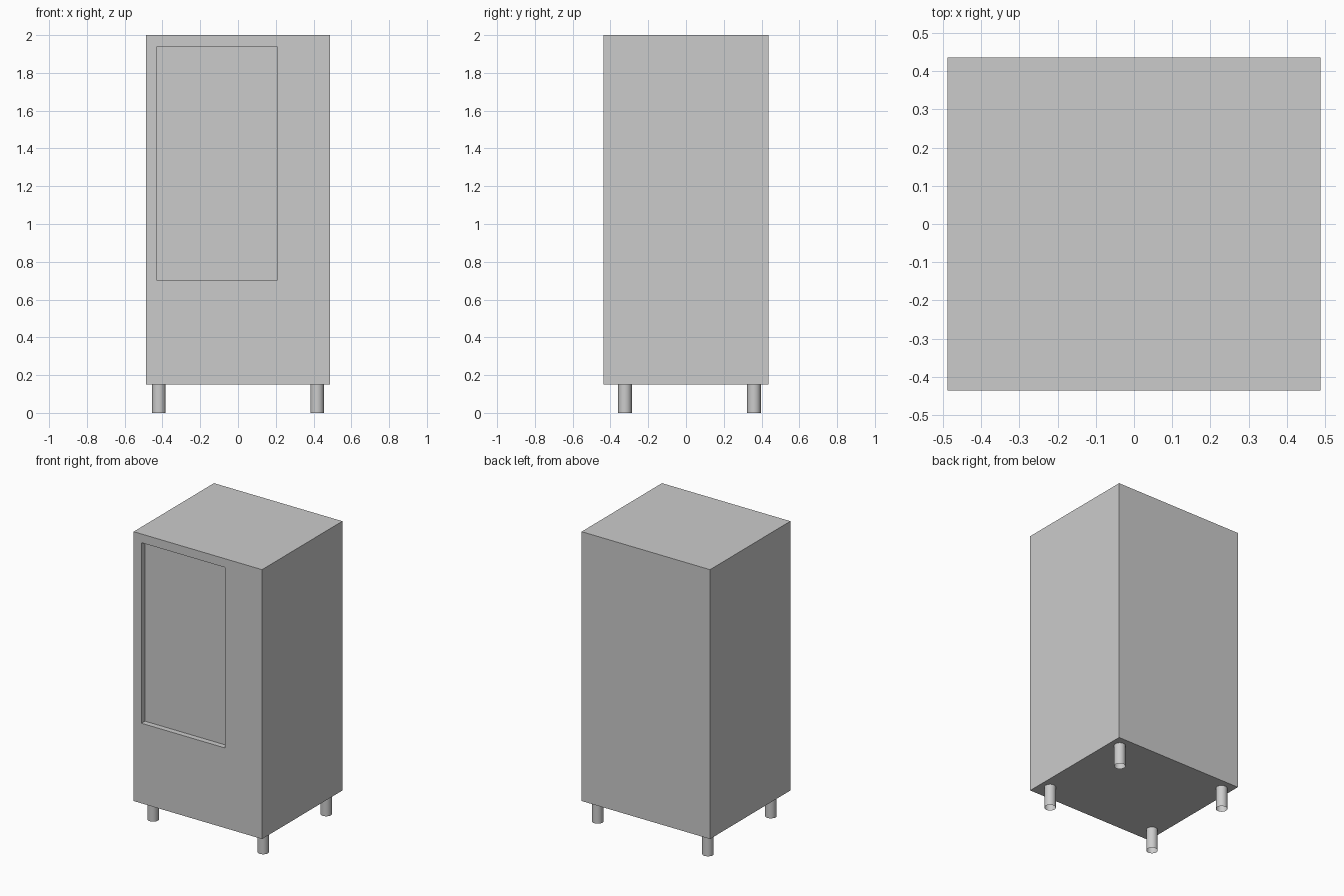
import bpy
import math

if "Cube" in bpy.data.objects:
    bpy.data.objects.remove(bpy.data.objects["Cube"])

W, D = 0.976, 0.872          # cabinet width and depth
LEG_H, TOP = 0.15, 2.0       # leg height and overall height
RECESS = 0.038               # depth of the window recess


def box(name, lo, hi):
    """Axis-aligned box between two corners."""
    center = [(a + b) / 2 for a, b in zip(lo, hi)]
    bpy.ops.mesh.primitive_cube_add(size=1, location=center)
    ob = bpy.context.object
    ob.name = name
    ob.scale = [b - a for a, b in zip(lo, hi)]
    bpy.ops.object.transform_apply(location=False, rotation=False, scale=True)
    return ob


# Cabinet body
body = box("cabinet_body", (-W / 2, -D / 2, LEG_H), (W / 2, D / 2, TOP))

# Recessed window panel on the front, offset to the left
cutter = box("window_cutter", (-0.428, -D / 2 - 0.1, 0.70),
             (0.206, -D / 2 + RECESS, 1.94))
cutter.hide_render = True
cut = body.modifiers.new("window_recess", 'BOOLEAN')
cut.operation = 'DIFFERENCE'
cut.solver = 'EXACT'
cut.object = cutter
bpy.context.view_layer.objects.active = body
bpy.ops.object.modifier_apply(modifier=cut.name)
bpy.data.objects.remove(cutter)

# Four round legs, open tubes, the front pair set further in
for row, y in (("front", -0.323), ("back", 0.36)):
    for side, x in (("left", -0.419), ("right", 0.419)):
        bpy.ops.mesh.primitive_cylinder_add(
            vertices=32, radius=0.036, depth=LEG_H, end_fill_type='NOTHING',
            location=(x, y, LEG_H / 2))
        leg = bpy.context.object
        leg.name = f"{row}_{side}_leg"
        bpy.ops.object.shade_smooth_by_angle(angle=math.radians(30))
